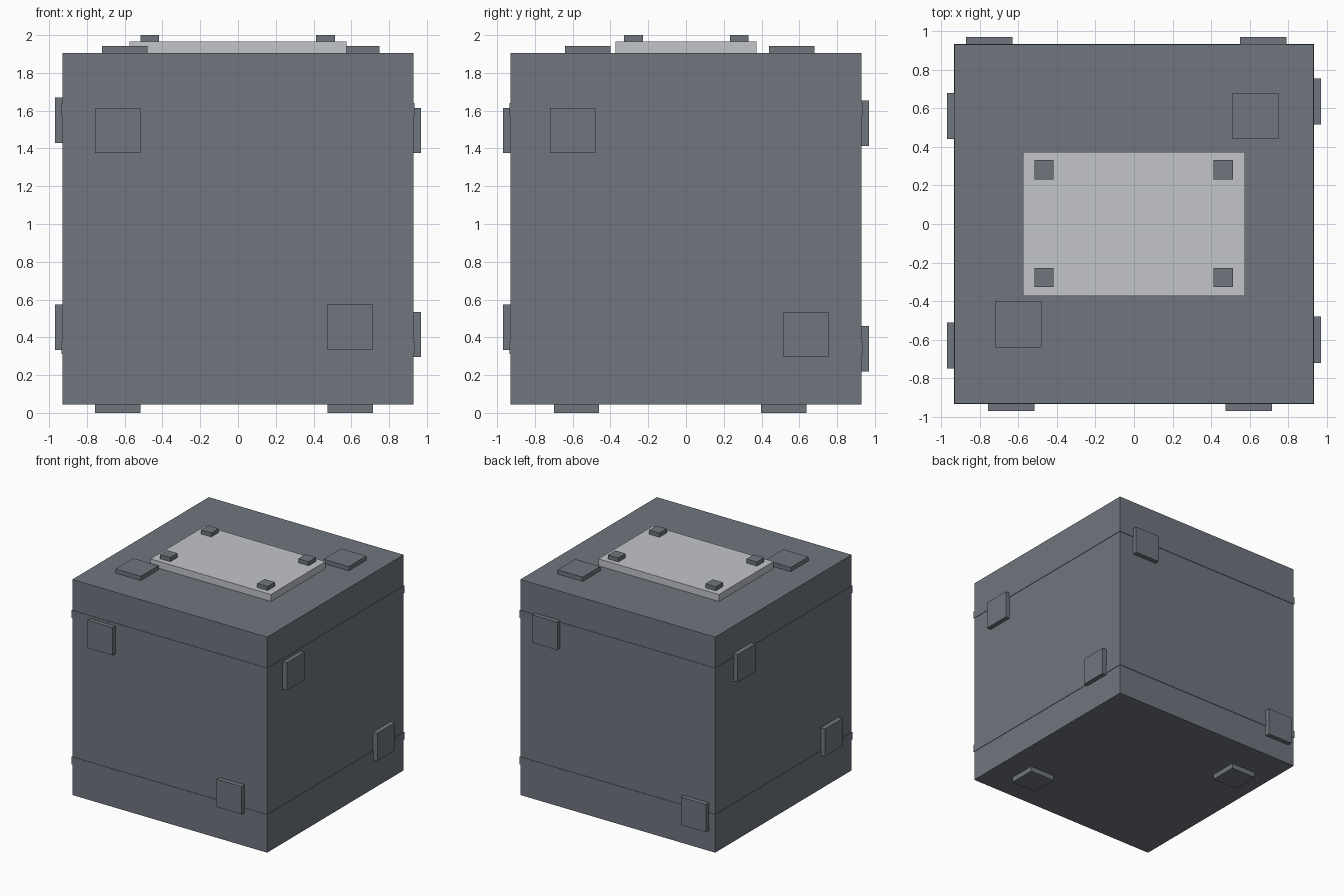
import bpy
from mathutils import Vector

cube = bpy.data.objects.get("Cube")
if cube:
    bpy.data.objects.remove(cube, do_unlink=True)


def material(name, rgb):
    mat = bpy.data.materials.new(name)
    mat.use_nodes = True
    mat.diffuse_color = (*rgb, 1)
    mat.node_tree.nodes["Principled BSDF"].inputs["Base Color"].default_value = (*rgb, 1)
    return mat


steel = material("slate grey", (0.162, 0.181, 0.212))
pale = material("pale grey", (0.54, 0.56, 0.59))


def box(name, centre, size, mat):
    bpy.ops.mesh.primitive_cube_add(size=1, location=centre)
    obj = bpy.context.object
    obj.name = name
    obj.scale = size
    bpy.ops.object.transform_apply(location=False, rotation=False, scale=True)
    obj.data.materials.append(mat)
    return obj


HALF = 0.93                      # half width of the body
MID = 0.975                      # height of the body centre
SINK = 0.01                      # overlap of attached parts
PATCH = 0.24                     # side of a square patch

# Body and the two thin bands around it
box("body", (0, 0, MID), (2 * HALF,) * 3, steel)
for label, z in (("lower", 0.343), ("upper", 1.607)):
    box(label + "_band", (0, 0, z), (2 * HALF + 0.008, 2 * HALF + 0.008, 0.065), steel)


# Square patches: face name, normal axis, side, height, two centres in the face
def patch(name, axis, sign, depth, uv):
    centre = list(uv)
    base = MID if axis == 2 else 0
    centre.insert(axis, base + sign * (HALF + (depth - SINK) / 2))
    size = [PATCH] * 3
    size[axis] = depth + SINK
    box(name, Vector(centre), size, steel)


faces = (
    ("front", 1, -1, 0.04, ((-0.637, 1.495), (0.595, 0.453))),
    ("back", 1, 1, 0.04, ((0.67, 1.533), (-0.75, 0.34))),
    ("left", 0, 1, 0.04, ((-0.6, 1.495), (0.635, 0.415))),
    ("right", 0, -1, 0.04, ((0.56, 1.55), (-0.63, 0.453))),
    ("top", 2, 1, 0.037, ((0.63, 0.56), (-0.6, -0.52))),
    ("bottom", 2, -1, 0.045, ((0.595, -0.58), (-0.637, 0.518))),
)
for face, axis, sign, depth, spots in faces:
    for i, uv in enumerate(spots, 1):
        patch(f"{face}_patch_{i}", axis, sign, depth, uv)

# Lid panel with a stud near each corner
top = MID + HALF
box("lid_panel", (0, 0, top + 0.025), (1.15, 0.745, 0.07), pale)
for x in (-0.467, 0.463):
    for y in (-0.278, 0.282):
        side = "left" if x > 0 else "right"
        end = "back" if y > 0 else "front"
        box(f"{end}_{side}_stud", (x, y, 1.975), (0.1, 0.1, 0.05), steel)
